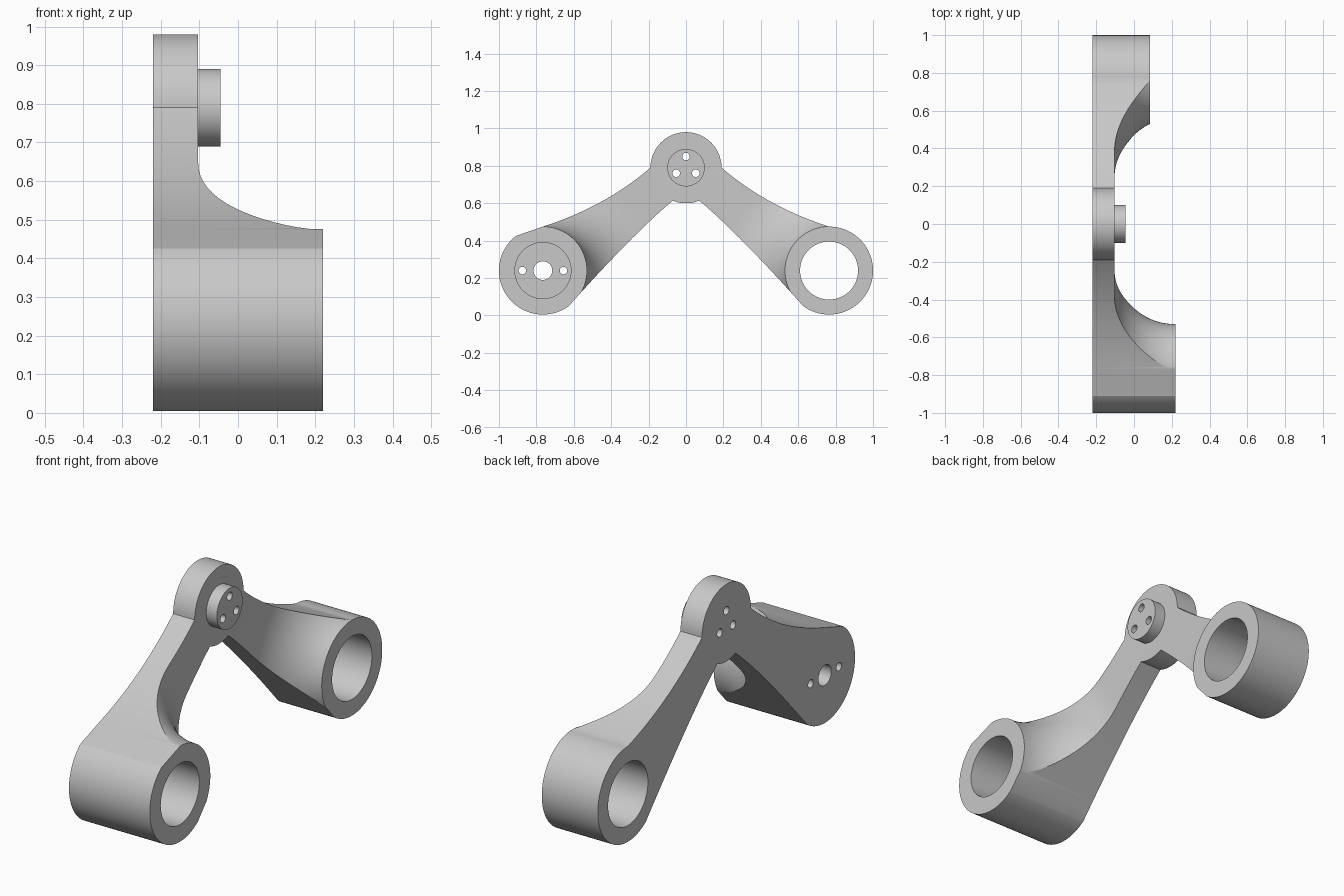
import bpy, bmesh, math
from math import sin, cos, radians

if "Cube" in bpy.data.objects:
    bpy.data.objects.remove(bpy.data.objects["Cube"], do_unlink=True)

grey = bpy.data.materials.new("plain_grey")
grey.use_nodes = True
grey.diffuse_color = (0.58, 0.58, 0.58, 1)
grey.node_tree.nodes["Principled BSDF"].inputs["Base Color"].default_value = (0.58, 0.58, 0.58, 1)

HUB_Y, HUB_Z, HUB_R = 0.765, 0.24, 0.235
TOP_Z, TOP_R = 0.79, 0.19
BACK, PLATE = -0.22, -0.103      # outer face and inner face of the thin plate


def finish(name, bm):
    bmesh.ops.recalc_face_normals(bm, faces=bm.faces[:])
    mesh = bpy.data.meshes.new(name)
    bm.to_mesh(mesh)
    bm.free()
    mesh.materials.append(grey)
    obj = bpy.data.objects.new(name, mesh)
    bpy.context.collection.objects.link(obj)
    return obj


def extrude_x(name, outline, x0, x1):
    bm = bmesh.new()
    face = bm.faces.new([bm.verts.new((x0, y, z)) for y, z in outline])
    moved = bmesh.ops.extrude_face_region(bm, geom=[face])["geom"]
    bmesh.ops.translate(bm, vec=(x1 - x0, 0, 0),
                        verts=[v for v in moved if isinstance(v, bmesh.types.BMVert)])
    return finish(name, bm)


def arc(cy, cz, r, a0, a1, n):
    angles = [radians(a0 + (a1 - a0) * i / n) for i in range(n + 1)]
    return [(cy + r * cos(a), cz + r * sin(a)) for a in angles]


def bend(p, mid, q, n=20):
    """Parabola from p to q passing through mid."""
    c = [2 * m - (a + b) / 2 for a, m, b in zip(p, mid, q)]
    return [tuple((1 - t) ** 2 * a + 2 * t * (1 - t) * k + t * t * b
                  for a, k, b in zip(p, c, q)) for t in [i / n for i in range(n + 1)]]


def cylinder(name, y, z, r, x0, x1, n=64):
    return extrude_x(name, arc(y, z, r, 0, 360, n)[:-1], x0, x1)


def boolean(obj, tool, operation):
    mod = obj.modifiers.new(operation.lower(), 'BOOLEAN')
    mod.operation, mod.object, mod.solver = operation, tool, 'EXACT'
    bpy.context.view_layer.objects.active = obj
    bpy.ops.object.modifier_apply(modifier=mod.name)
    bpy.data.objects.remove(tool, do_unlink=True)


def scoop(name, y, xc, a, b, end, n=16, steps=128):
    """Flared ring around the hub axis that thins the arm down to the plate."""
    profile = [(PLATE, 1.5)]
    for i in range(n + 1):
        t = radians(90 * i / n)
        r = 0.555 - b * sin(t)
        if r <= HUB_R + 0.001:
            break
        profile.append((xc - a * cos(t), r))
    profile += [(end, HUB_R + 0.0005), (end + 0.1, HUB_R + 0.0005), (end + 0.1, 1.5)]
    bm = bmesh.new()
    rings = []
    for k in range(steps):
        t = 2 * math.pi * k / steps
        rings.append([bm.verts.new((x, y + r * cos(t), HUB_Z + r * sin(t))) for x, r in profile])
    m = len(profile)
    for k in range(steps):
        p, q = rings[k], rings[(k + 1) % steps]
        for j in range(m):
            bm.faces.new((p[j], p[(j + 1) % m], q[(j + 1) % m], q[j]))
    obj = finish(name, bm)
    obj.hide_render = True
    return obj


def arm(name, side, length, hub_start, xc, a, b):
    hub = arc(HUB_Y, HUB_Z, HUB_R, hub_start, -126, 64)
    crown = arc(0, TOP_Z, TOP_R, 90, 0, 24)
    foot = arc(0, TOP_Z, TOP_R, -68, -90, 6)
    upper = bend(crown[-1], (0.455, 0.607), (HUB_Y, HUB_Z + HUB_R))
    lower = bend(hub[-1], (0.315, 0.385), foot[0])
    if hub_start == 90:
        upper.pop()
    outline = crown + upper[1:] + hub + lower[1:-1] + foot
    # keep the joint exactly on the centre plane
    outline[0], outline[-1] = (0, TOP_Z + TOP_R), (0, TOP_Z - TOP_R)
    obj = extrude_x(name, [(side * y, z) for y, z in outline], BACK, length)
    boolean(obj, scoop(name + "_scoop", side * HUB_Y, xc, a, b, min(length, xc)), 'DIFFERENCE')
    return obj


# Two arms, fused at the top joint
bracket = arm("bracket", -1, 0.22, 52, 0.215, 0.318, 0.32)
boolean(bracket, arm("back_arm", 1, 0.085, 90, 0.2, 0.303, 0.346), 'UNION')

# Raised round boss on the top joint
boolean(bracket, cylinder("boss", 0, TOP_Z, 0.1, -0.16, -0.045), 'UNION')

# Hub bores: blind at the front, open at the back
holes = [(-HUB_Y, HUB_Z, 0.15, -0.16, 0.4), (HUB_Y, HUB_Z, 0.155, -0.4, 0.4),
         (-HUB_Y, HUB_Z, 0.05, -0.4, 0)]
# Small screw holes in the front hub floor and in the boss
holes += [(-HUB_Y + s * 0.11, HUB_Z, 0.02, -0.4, 0) for s in (-1, 1)]
holes += [(0.06 * cos(radians(t)), TOP_Z + 0.06 * sin(radians(t)), 0.02, -0.4, 0.1)
          for t in (90, 210, 330)]
for y, z, r, x0, x1 in holes:
    boolean(bracket, cylinder("drill", y, z, r, x0, x1, 64 if r > 0.1 else 32), 'DIFFERENCE')

# Smooth curved walls, crisp edges
bpy.ops.object.select_all(action='DESELECT')
bracket.select_set(True)
bpy.context.view_layer.objects.active = bracket
bpy.ops.object.shade_smooth_by_angle(angle=radians(20))
